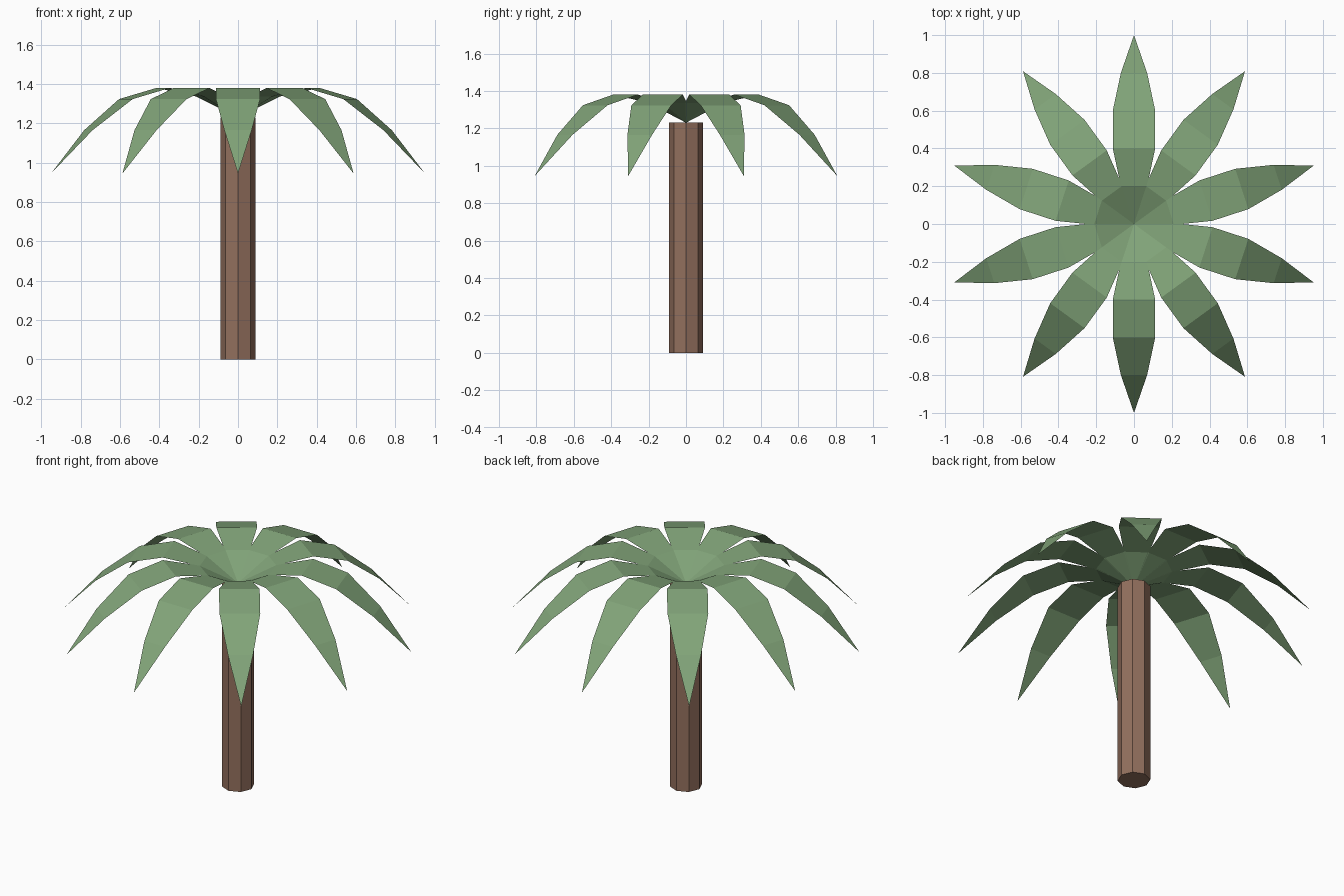
import bpy
import math

if "Cube" in bpy.data.objects:
    bpy.data.objects.remove(bpy.data.objects["Cube"])

TRUNK_H = 1.23
FRONDS = 10
SEGMENTS = 5


def material(name, color):
    m = bpy.data.materials.new(name)
    m.diffuse_color = (*color, 1)
    m.use_nodes = True
    m.node_tree.nodes["Principled BSDF"].inputs["Base Color"].default_value = m.diffuse_color
    return m


bark = material("bark", (0.29, 0.16, 0.11))
leaf = material("leaf", (0.22, 0.37, 0.19))

# Trunk: plain octagonal column
bpy.ops.mesh.primitive_cylinder_add(vertices=8, radius=0.09, depth=TRUNK_H,
                                    location=(0, 0, TRUNK_H / 2))
trunk = bpy.context.object
trunk.name = "trunk"
trunk.data.materials.append(bark)

# Frond: thin strip, pointed at both ends, rising then drooping
verts = [(0, 0, TRUNK_H)]
for i in range(1, SEGMENTS):
    t = i / SEGMENTS
    s = math.sin(math.pi * t)
    z = TRUNK_H + 0.278 * s - 0.285 * t
    verts += [(t, -0.118 * s, z), (t, 0.118 * s, z)]
verts.append((1, 0, TRUNK_H - 0.285))

tip = len(verts) - 1
faces = [(0, 1, 2)]
faces += [(i, i + 2, i + 3, i + 1) for i in range(1, tip - 2, 2)]
faces.append((tip - 2, tip, tip - 1))

mesh = bpy.data.meshes.new("frond")
mesh.from_pydata(verts, [], faces)
mesh.materials.append(leaf)

# Crown: ring of identical fronds
for k in range(FRONDS):
    frond = bpy.data.objects.new(f"frond_{k + 1}", mesh)
    frond.rotation_euler.z = math.pi / 2 + k * math.tau / FRONDS
    bpy.context.collection.objects.link(frond)
